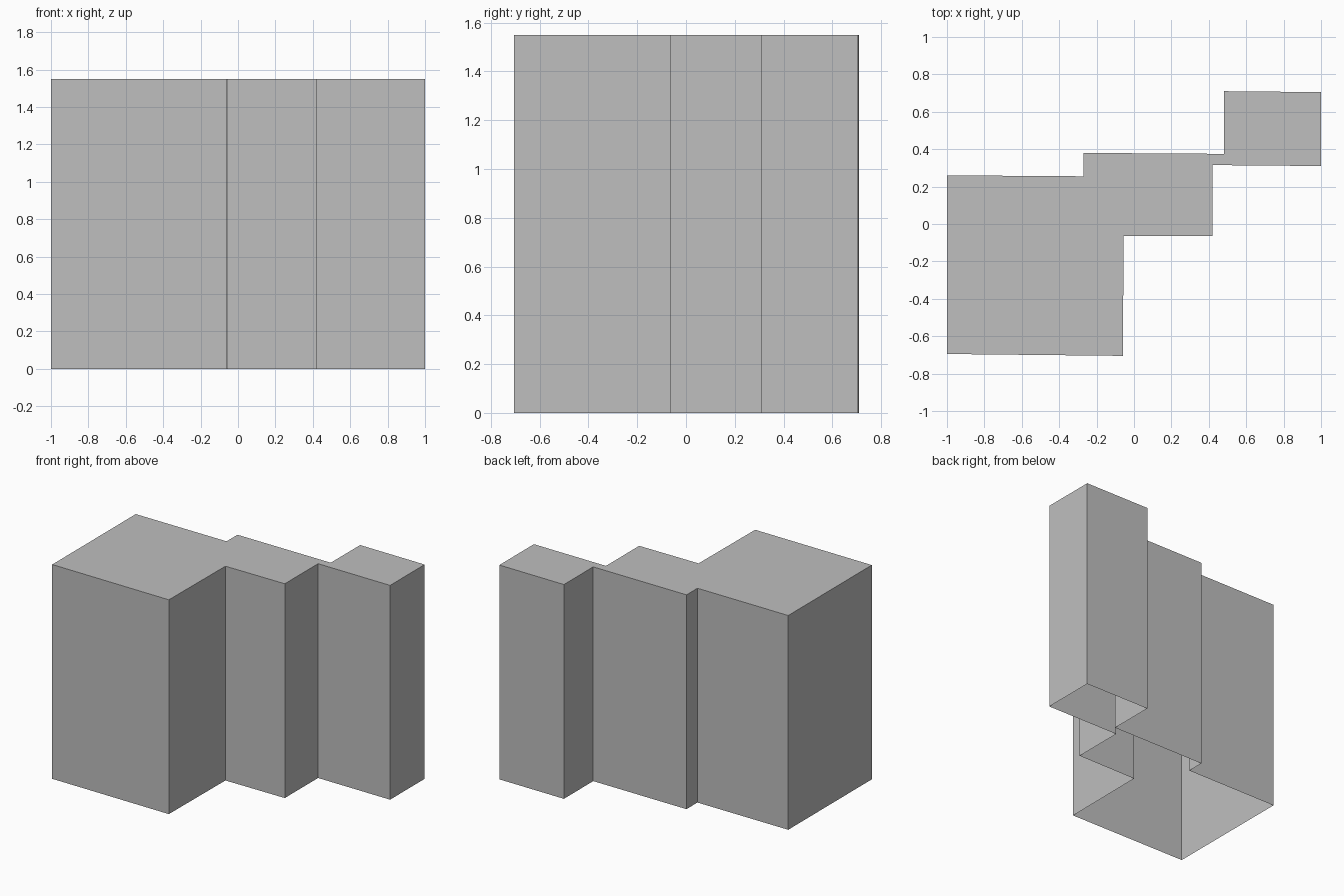
import bpy
import bmesh

cube = bpy.data.objects.get("Cube")
if cube:
    bpy.data.objects.remove(cube, do_unlink=True)

HEIGHT = 1.55

# Stepped footprint, counter-clockwise from the front corner of the big block
FOOTPRINT = [
    (-1.0, -0.695), (-0.06, -0.705), (-0.055, -0.065), (0.42, -0.065),
    (0.42, 0.315), (1.0, 0.31), (1.0, 0.705), (0.48, 0.71),
    (0.48, 0.375), (-0.27, 0.38), (-0.27, 0.255), (-1.0, 0.26),
]

# Plain grey for the whole shell
grey = bpy.data.materials.new("light_grey")
grey.use_nodes = True
colour = (0.52, 0.52, 0.52, 1.0)
grey.diffuse_color = colour
for node in grey.node_tree.nodes:
    if node.type == "BSDF_PRINCIPLED":
        node.inputs["Base Color"].default_value = colour

# Walls and flat roof, open underneath
bm = bmesh.new()
base = [bm.verts.new((x, y, 0)) for x, y in FOOTPRINT]
top = [bm.verts.new((x, y, HEIGHT)) for x, y in FOOTPRINT]
for i in range(len(base)):
    j = (i + 1) % len(base)
    bm.faces.new((base[i], base[j], top[j], top[i]))
bm.faces.new(top)

mesh = bpy.data.meshes.new("building_shell")
bm.to_mesh(mesh)
bm.free()
mesh.materials.append(grey)
shell = bpy.data.objects.new("building_shell", mesh)
bpy.context.collection.objects.link(shell)
